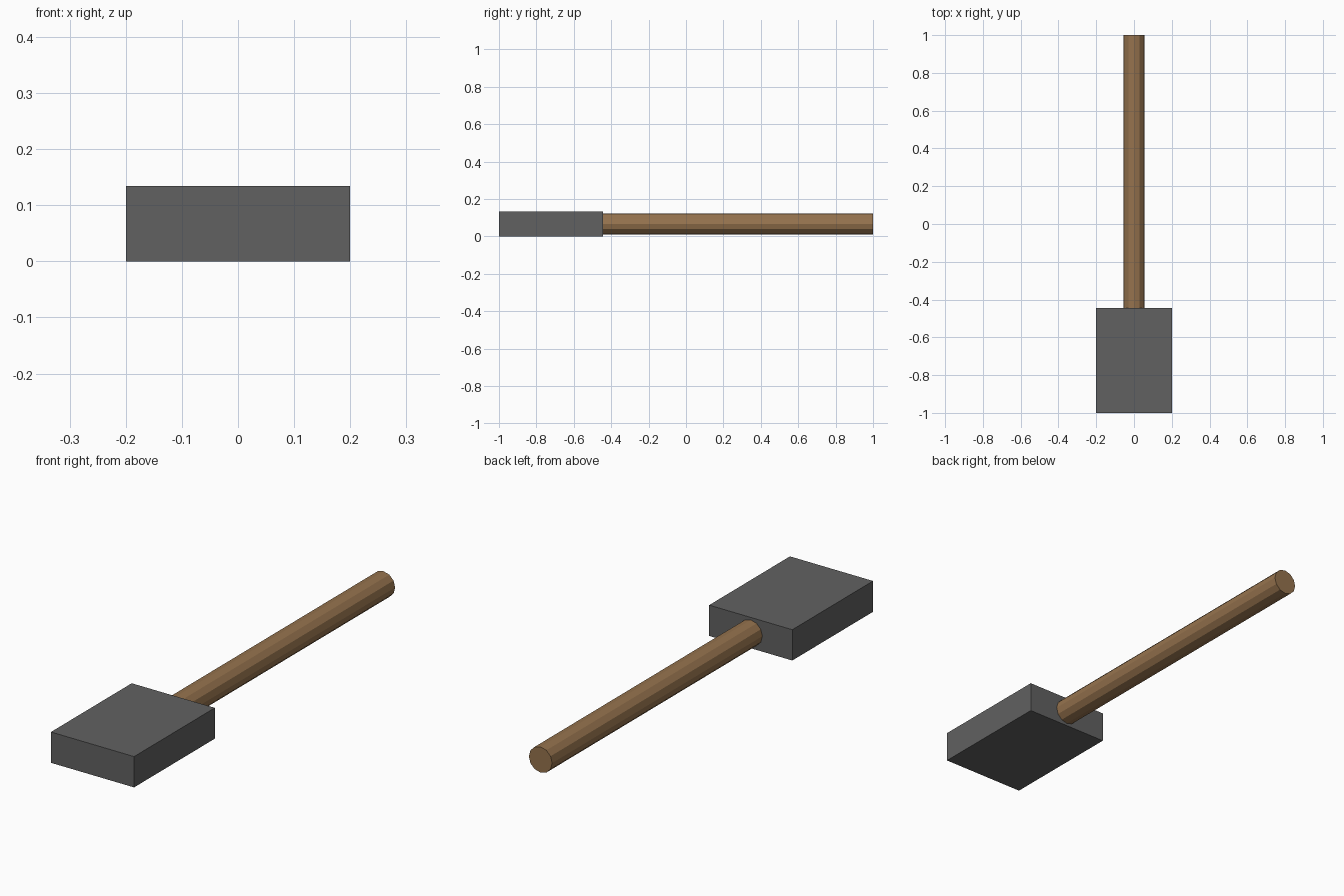
import bpy
from math import pi

if "Cube" in bpy.data.objects:
    bpy.data.objects.remove(bpy.data.objects["Cube"])


def paint(obj, name, color):
    mat = bpy.data.materials.new(name)
    mat.diffuse_color = (*color, 1.0)
    mat.use_nodes = True
    mat.node_tree.nodes["Principled BSDF"].inputs["Base Color"].default_value = mat.diffuse_color
    obj.data.materials.append(mat)


HEAD_BACK = -0.445
HEIGHT = 0.134

# Block-shaped mallet head
bpy.ops.mesh.primitive_cube_add(size=1, location=(0, (HEAD_BACK - 1) / 2, HEIGHT / 2))
head = bpy.context.object
head.name = "mallet_head"
head.scale = (0.4, HEAD_BACK + 1, HEIGHT)
bpy.ops.object.transform_apply(location=False, rotation=False, scale=True)
paint(head, "dark_grey", (0.12, 0.12, 0.12))

# Twelve-sided wooden handle, butted against the head
bpy.ops.mesh.primitive_cylinder_add(
    vertices=12, radius=0.056, depth=1 - HEAD_BACK,
    location=(0, (1 + HEAD_BACK) / 2, HEIGHT / 2), rotation=(pi / 2, 0, 0))
handle = bpy.context.object
handle.name = "handle"
bpy.ops.object.transform_apply(location=False, rotation=True, scale=False)
paint(handle, "wood", (0.30, 0.17, 0.075))
